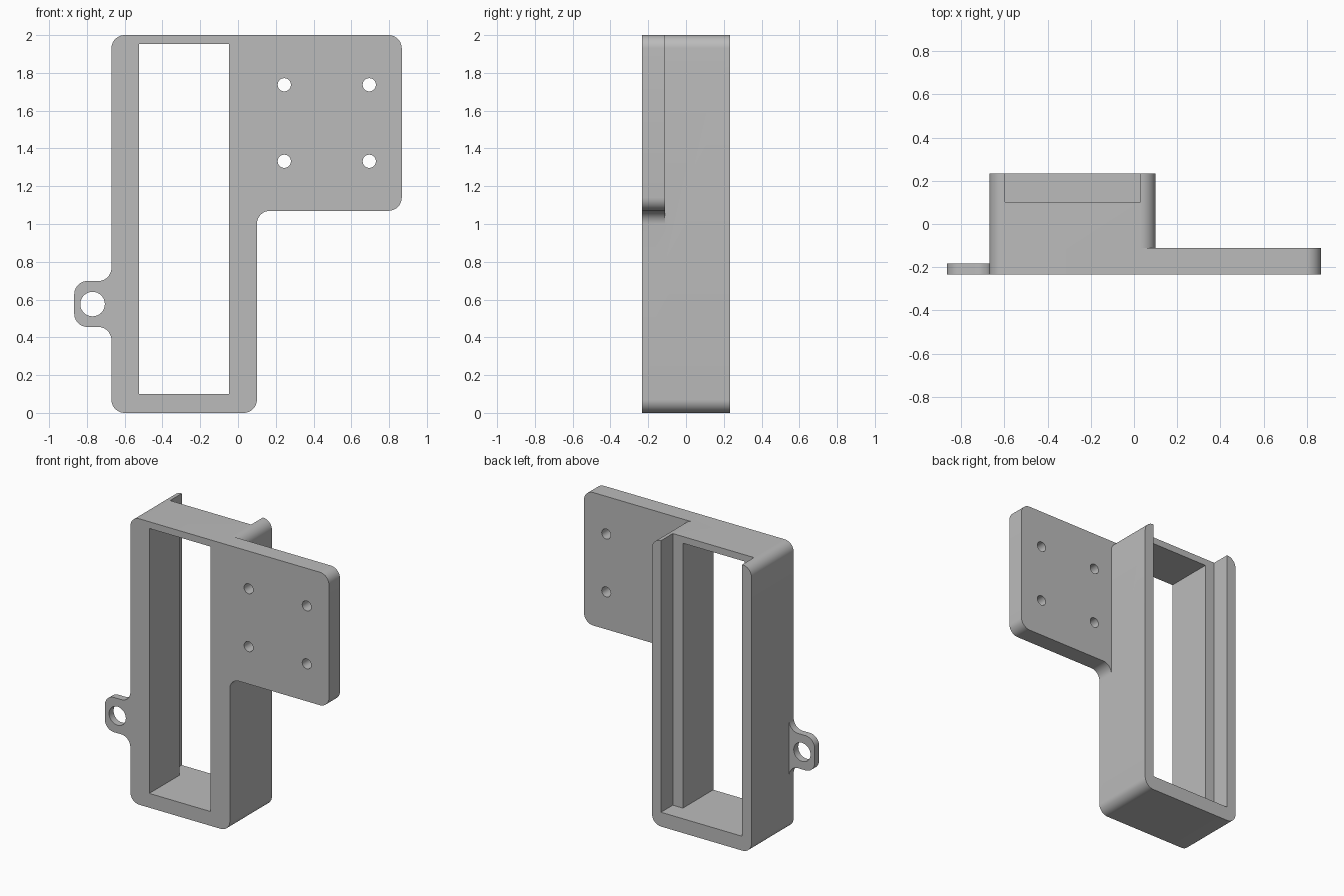
import bpy, bmesh, math
from mathutils import Vector

cube = bpy.data.objects.get("Cube")
if cube:
    bpy.data.objects.remove(cube, do_unlink=True)

GREY = (0.5, 0.5, 0.5, 1)
grey = bpy.data.materials.new("light grey plastic")
grey.use_nodes = True
grey.diffuse_color = GREY
grey.node_tree.nodes["Principled BSDF"].inputs["Base Color"].default_value = GREY

FRONT, BACK = -0.233, 0.233
R = 0.07


def rounded(corners, steps=10):
    """Replace each (x, z, radius) corner by a tangent arc."""
    out = []
    for i, (x, z, r) in enumerate(corners):
        p = Vector((x, z))
        if r == 0:
            out.append(p)
            continue
        a = (Vector(corners[i - 1][:2]) - p).normalized()
        b = (Vector(corners[(i + 1) % len(corners)][:2]) - p).normalized()
        centre = p + (a + b) * r
        for k in range(steps + 1):
            t = k / steps * math.pi / 2
            out.append(centre - b * r * math.cos(t) - a * r * math.sin(t))
    return out


def prism(name, outline, y0, y1):
    """Extrude an x-z outline from y0 to y1."""
    bm = bmesh.new()
    face = bm.faces.new([bm.verts.new((p[0], y0, p[1])) for p in outline])
    moved = bmesh.ops.extrude_face_region(bm, geom=[face])["geom"]
    bmesh.ops.translate(bm, vec=(0, y1 - y0, 0),
                        verts=[v for v in moved if isinstance(v, bmesh.types.BMVert)])
    bmesh.ops.recalc_face_normals(bm, faces=bm.faces)
    mesh = bpy.data.meshes.new(name)
    bm.to_mesh(mesh)
    bm.free()
    mesh.materials.append(grey)
    obj = bpy.data.objects.new(name, mesh)
    bpy.context.collection.objects.link(obj)
    return obj


def box(x0, x1, z0, z1):
    return [(x0, z0), (x1, z0), (x1, z1), (x0, z1)]


def circle(x, z, r, n=32):
    return [(x + r * math.cos(k * math.tau / n), z + r * math.sin(k * math.tau / n))
            for k in range(n)]


def combine(target, tool, operation):
    """Apply a boolean and discard the tool object."""
    tool.hide_render = True
    mod = target.modifiers.new("combine", 'BOOLEAN')
    mod.object, mod.operation, mod.solver = tool, operation, 'EXACT'
    bpy.context.view_layer.objects.active = target
    bpy.ops.object.modifier_apply(modifier=mod.name)
    bpy.data.objects.remove(tool, do_unlink=True)


# Deep rounded frame
bracket = prism("holder_bracket", rounded([
    (-0.67, 0, R), (0.10, 0, R), (0.10, 2, R), (-0.67, 2, R)]), FRONT, BACK)

# Mounting plate with a fillet under its inner end
combine(bracket, prism("mounting_plate", rounded([
    (-0.3, 2, 0), (-0.3, 0.8, 0), (0.10, 0.8, 0), (0.10, 1.07, R),
    (0.867, 1.07, R), (0.867, 2, R)]), FRONT, -0.111), 'UNION')

# Thin side lug, blended into the frame
combine(bracket, prism("side_lug", rounded([
    (-0.6, 0.3, 0), (-0.6, 0.85, 0), (-0.67, 0.85, 0), (-0.67, 0.698, R),
    (-0.867, 0.698, R), (-0.867, 0.455, R), (-0.67, 0.455, R), (-0.67, 0.3, 0)]),
    FRONT, -0.183), 'UNION')

# Through window, then the wider rear channel that is open at the top
combine(bracket, prism("window_cutter", box(-0.523, -0.048, 0.10, 1.953), -0.5, 0.5), 'DIFFERENCE')
combine(bracket, prism("channel_cutter", box(-0.598, 0.03, 0.10, 2.2), 0.103, 0.5), 'DIFFERENCE')

# Screw holes and lug hole
holes = [(x, z, 0.035) for x in (0.245, 0.695) for z in (1.332, 1.737)]
for x, z, r in holes + [(-0.77, 0.576, 0.065)]:
    combine(bracket, prism("hole_cutter", circle(x, z, r), -0.5, 0.5), 'DIFFERENCE')

# Smooth arcs, sharp edges
bpy.ops.object.select_all(action='DESELECT')
bracket.select_set(True)
bpy.context.view_layer.objects.active = bracket
bpy.ops.object.shade_smooth_by_angle(angle=math.radians(30))
